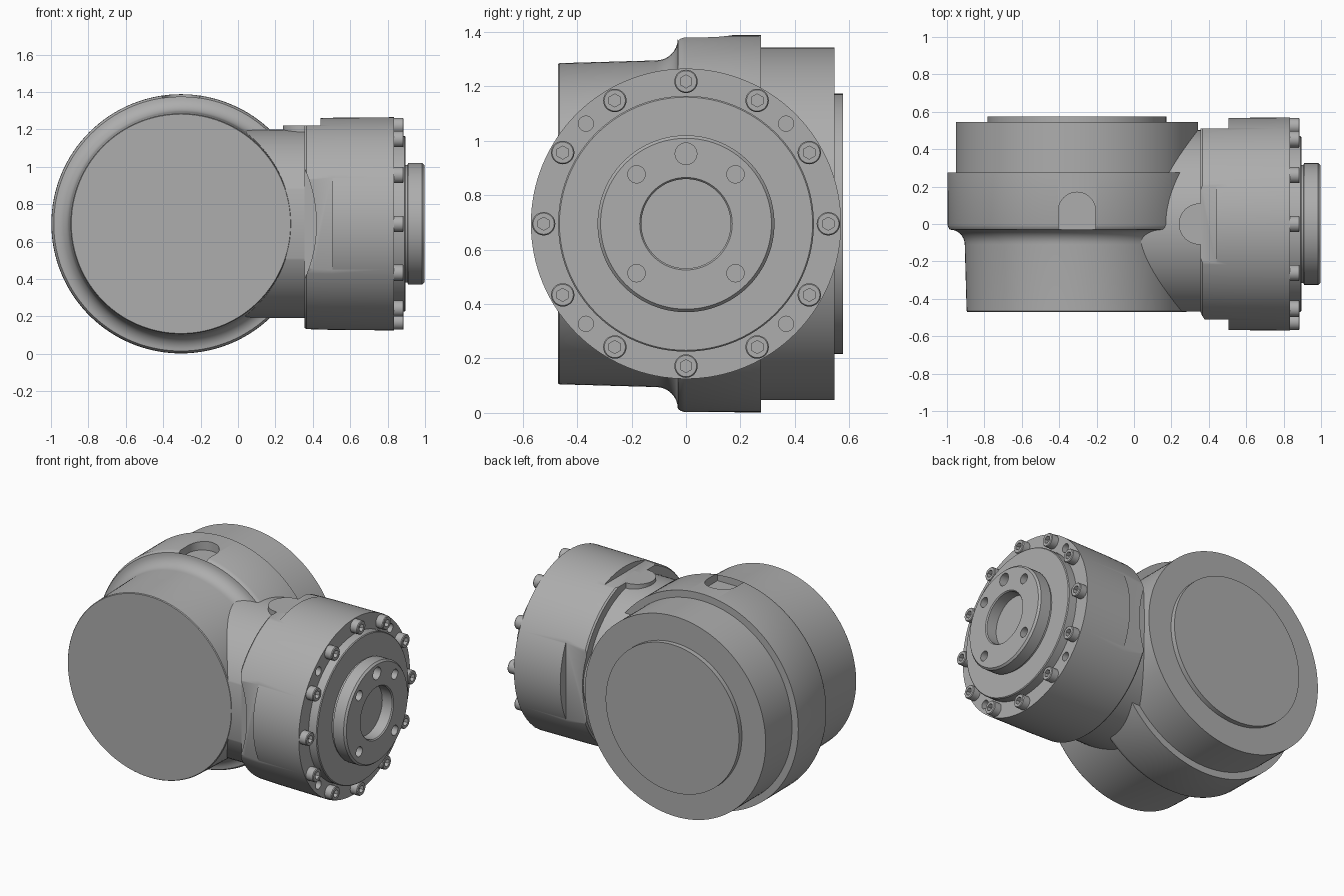
import bpy, bmesh
from math import sin, cos, pi, radians
from mathutils import Matrix, Vector

if "Cube" in bpy.data.objects:
    bpy.data.objects.remove(bpy.data.objects["Cube"], do_unlink=True)

metal = bpy.data.materials.new("Grey metal")
metal.use_nodes = True
GREY = (0.42, 0.42, 0.42, 1)
metal.diffuse_color = GREY
metal.node_tree.nodes["Principled BSDF"].inputs["Base Color"].default_value = GREY

CX, CZ = -0.305, 0.695          # axis of the main housing
ROT = {"x": Matrix.Rotation(pi / 2, 4, "Y"),
       "y": Matrix.Rotation(-pi / 2, 4, "X"),
       "z": Matrix.Identity(4)}


def add_object(name, bm):
    bmesh.ops.recalc_face_normals(bm, faces=bm.faces)
    mesh = bpy.data.meshes.new(name)
    bm.to_mesh(mesh)
    bm.free()
    mesh.materials.append(metal)
    obj = bpy.data.objects.new(name, mesh)
    bpy.context.scene.collection.objects.link(obj)
    return obj


def lathe(name, profile, axis, centre, sides=96):
    """Closed solid of revolution from (position along axis, radius) pairs."""
    bm = bmesh.new()
    rings = []
    for pos, r in profile:
        rings.append([bm.verts.new((r * cos(2 * pi * i / sides),
                                    r * sin(2 * pi * i / sides), pos))
                      for i in range(sides)])
    for a, b in zip(rings, rings[1:]):
        for i in range(sides):
            j = (i + 1) % sides
            bm.faces.new((a[i], a[j], b[j], b[i]))
    bm.faces.new(rings[0])
    bm.faces.new(rings[-1])
    bm.transform(Matrix.Translation(centre) @ ROT[axis])
    return add_object(name, bm)


def rod(name, axis, centre, radius, start, end, sides=32):
    return lathe(name, [(start, radius), (end, radius)], axis, centre, sides)


def box(name, low, high):
    bm = bmesh.new()
    bmesh.ops.create_cube(bm, size=1)
    low, high = Vector(low), Vector(high)
    bm.transform(Matrix.Translation((low + high) / 2)
                 @ Matrix.Diagonal((*(high - low), 1)))
    return add_object(name, bm)


def cut(obj, cutters):
    """Subtract the cutters, bake the result and remove them."""
    for c in cutters:
        mod = obj.modifiers.new("cut", "BOOLEAN")
        mod.operation, mod.solver, mod.object = "DIFFERENCE", "EXACT", c
    bpy.context.view_layer.update()
    graph = bpy.context.evaluated_depsgraph_get()
    mesh = bpy.data.meshes.new_from_object(obj.evaluated_get(graph))
    obj.modifiers.clear()
    obj.data = mesh
    for c in cutters:
        bpy.data.objects.remove(c, do_unlink=True)


def on_circle(radius, degrees):
    a = radians(degrees)
    return (0, radius * cos(a), CZ + radius * sin(a))


parts = []

# Main housing with a concave shoulder and a narrower rear drum
fillet = [(-0.11 + 0.08 * sin(t * pi / 16), 0.68 - 0.08 * cos(t * pi / 16))
          for t in range(9)]
housing = lathe("main_housing",
                [(-0.47, 0.586), (-0.465, 0.59)] + fillet +
                [(-0.02, 0.687), (-0.005, 0.692), (0.275, 0.693),
                 (0.275, 0.648), (0.545, 0.648)], "y", (CX, 0, CZ), 128)
cut(housing, [rod("slot_round", "z", (CX, 0.07, 0), 0.1, 1.33, 1.6),
              box("slot_square", (CX - 0.1, -0.03, 1.33), (CX + 0.1, 0.07, 1.6))])
rear_cap = rod("rear_cap", "y", (CX, 0, CZ), 0.478, 0.5, 0.576, 96)

# Neck joining the two drums, trimmed flush with the housing front
neck = rod("neck", "x", (0, 0, CZ), 0.503, -0.2, 0.45, 96)
cut(neck, [box("neck_trim", (-1, -1, -1), (1, -0.468, 2))])

# Side drum with flats, clearance around the housing and pin holes
drum = lathe("side_drum", [(0.355, 0.555), (0.365, 0.563), (0.5, 0.567), (0.835, 0.57)],
             "x", (0, 0, CZ), 128)
cutters = [box("front_flat", (0, -1, 0), (0.505, -0.51, 1.5)),
           box("rear_flat", (0, 0.51, 0), (0.505, 1, 1.5)),
           box("top_flat", (0, -0.4, 1.22), (0.44, 0.4, 1.5)),
           rod("front_clearance", "y", (CX, 0, CZ), 0.724, -0.9, -0.47, 96),
           rod("rear_clearance", "y", (CX, 0, CZ), 0.69, 0.42, 0.9, 96)]
cutters += [rod("pin_hole", "x", on_circle(0.52, a), 0.028, 0.78, 0.9, 20)
            for a in (45, 135, 225, 315)]
cut(drum, cutters)
top_boss = rod("top_boss", "z", (0.35, 0, 0), 0.11, 1.05, 1.22, 48)

# Face plate and output hub with a central recess and five holes
face_plate = lathe("face_plate", [(0.8, 0.47), (0.89, 0.47), (0.895, 0.465)],
                   "x", (0, 0, CZ))
hub = lathe("output_hub",
            [(0.85, 0.315), (0.905, 0.315), (0.91, 0.325), (0.985, 0.325),
             (0.997, 0.314), (0.997, 0.17), (0.99, 0.164), (0.92, 0.164)],
            "x", (0, 0, CZ))
holes = [rod("hub_hole", "x", on_circle(0.257, a), 0.032, 0.93, 1.1, 24)
         for a in (45, 135, 225, 315)]
holes.append(rod("hub_top_hole", "x", on_circle(0.257, 90), 0.04, 0.93, 1.1, 24))
cut(hub, holes)
parts += [housing, rear_cap, neck, drum, top_boss, face_plate, hub]

# Ring of socket-head bolts
for k in range(12):
    spot = on_circle(0.523, 30 * k)
    bolt = lathe(f"bolt_{k + 1}", [(0.82, 0.043), (0.881, 0.043), (0.886, 0.039)],
                 "x", spot, 28)
    cut(bolt, [rod("hex_socket", "x", spot, 0.024, 0.86, 0.95, 6)])
    parts.append(bolt)

# Smooth curved faces while keeping the machined edges crisp
bpy.ops.object.select_all(action="DESELECT")
for p in parts:
    p.select_set(True)
bpy.context.view_layer.objects.active = housing
bpy.ops.object.shade_smooth_by_angle(angle=radians(30))
